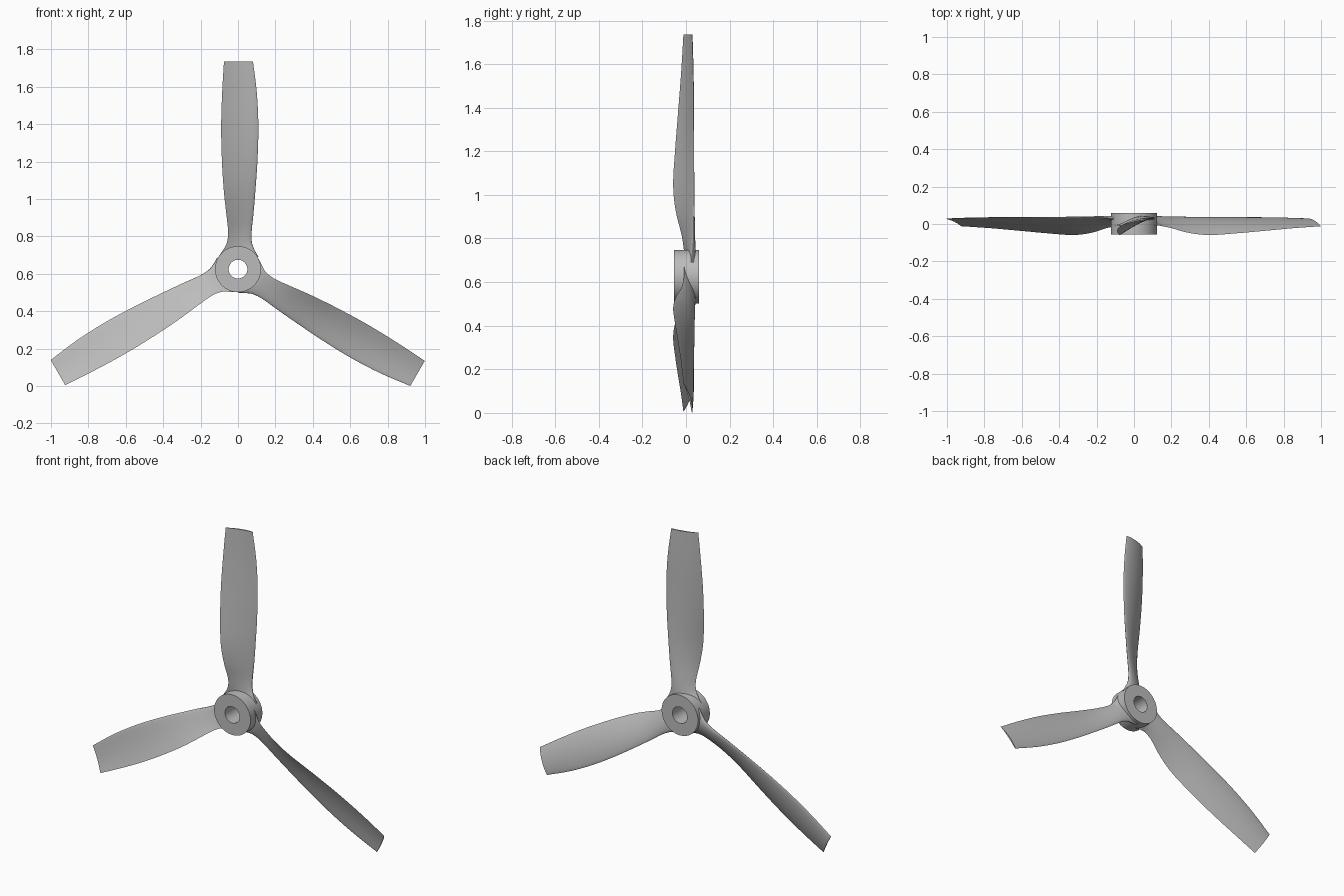
import bpy, bmesh, math
from mathutils import Matrix, Vector

cube = bpy.data.objects.get("Cube")
if cube:
    bpy.data.objects.remove(cube, do_unlink=True)

HUB_Z = 0.625

grey = bpy.data.materials.new("plain_grey")
grey.use_nodes = True
grey.diffuse_color = (0.5, 0.5, 0.5, 1)
grey.node_tree.nodes["Principled BSDF"].inputs["Base Color"].default_value = (0.5, 0.5, 0.5, 1)


def finish(name, bm, matrix):
    """Turn a bmesh into a shaded, coloured object."""
    bmesh.ops.recalc_face_normals(bm, faces=bm.faces)
    mesh = bpy.data.meshes.new(name)
    bm.to_mesh(mesh)
    bm.free()
    mesh.materials.append(grey)
    obj = bpy.data.objects.new(name, mesh)
    bpy.context.collection.objects.link(obj)
    obj.matrix_world = matrix
    bpy.ops.object.select_all(action="DESELECT")
    obj.select_set(True)
    bpy.context.view_layer.objects.active = obj
    bpy.ops.object.shade_smooth_by_angle(angle=math.radians(35))
    return obj


def bridge(bm, a, b):
    for i in range(len(a)):
        j = (i + 1) % len(a)
        bm.faces.new((a[i], a[j], b[j], b[i]))


def catmull(p0, p1, p2, p3, t):
    return [0.5 * (2 * b + (c - a) * t + (2 * a - 5 * b + 4 * c - d) * t * t
                   + (3 * b - a - 3 * c + d) * t ** 3)
            for a, b, c, d in zip(p0, p1, p2, p3)]


def airfoil(station, half=14):
    """Closed section: rounded nose on the +x side, thin edge on the -x side."""
    r, x0, x1, y0, y1, thick = station
    nose, tail = Vector((x1, y1)), Vector((x0, y0))
    chord = tail - nose
    back = Vector((chord.y, -chord.x)).normalized()
    points = []
    for i in range(2 * half):
        a = math.pi * i / half
        u = (1 - math.cos(a)) / 2
        side = 1 if i <= half else -1
        spread = 1.3 * math.sqrt(u) * (1 - u) + 0.08 * u * (1 - u ** 8)
        camber = 0.24 * chord.length * u * (1 - u) * 0.9
        p = nose + chord * u + back * (camber + side * spread * thick)
        points.append((p.x, p.y, r))
    return points


# Hub: a thick ring with a through hole
bm = bmesh.new()
rings = []
for radius, y in ((0.05, -0.055), (0.123, -0.055), (0.123, 0.06), (0.05, 0.06)):
    rings.append([bm.verts.new((radius * math.cos(math.tau * k / 72), y,
                                radius * math.sin(math.tau * k / 72))) for k in range(72)])
for k in range(4):
    bridge(bm, rings[k], rings[(k + 1) % 4])
finish("hub", bm, Matrix.Translation((0, 0, HUB_Z)))

# Blade stations: radius, edge x pair, edge y pair, half thickness
STATIONS = [
    (0.065, -0.105, 0.11, -0.01, 0.03, 0.03),
    (0.10, -0.082, 0.09, -0.008, 0.032, 0.028),
    (0.14, -0.06, 0.075, -0.012, 0.036, 0.025),
    (0.20, -0.053, 0.073, -0.022, 0.038, 0.021),
    (0.30, -0.063, 0.083, -0.047, 0.038, 0.018),
    (0.42, -0.076, 0.093, -0.059, 0.037, 0.016),
    (0.58, -0.086, 0.104, -0.05, 0.036, 0.014),
    (0.76, -0.09, 0.109, -0.036, 0.035, 0.012),
    (0.94, -0.085, 0.101, -0.022, 0.033, 0.01),
    (1.11, -0.075, 0.08, -0.012, 0.028, 0.008),
]


def build_blade(name, angle):
    bm = bmesh.new()
    last = len(STATIONS) - 1
    sections = []
    for i in range(last):
        around = [STATIONS[min(max(i + k, 0), last)] for k in (-1, 0, 1, 2)]
        sections += [catmull(*around, t / 4) for t in range(4)]
    sections.append(STATIONS[last])
    loops = [[bm.verts.new(p) for p in airfoil(s)] for s in sections]
    for a, b in zip(loops, loops[1:]):
        bridge(bm, a, b)
    # Flat caps at the root and the cut tip
    bm.faces.new(loops[0])
    bm.faces.new(loops[-1])
    finish(name, bm, Matrix.Translation((0, 0, HUB_Z)) @ Matrix.Rotation(angle, 4, "Y"))


# Three blades evenly spaced around the hub
for index, name in enumerate(("top_blade", "left_blade", "right_blade")):
    build_blade(name, index * math.tau / 3)
